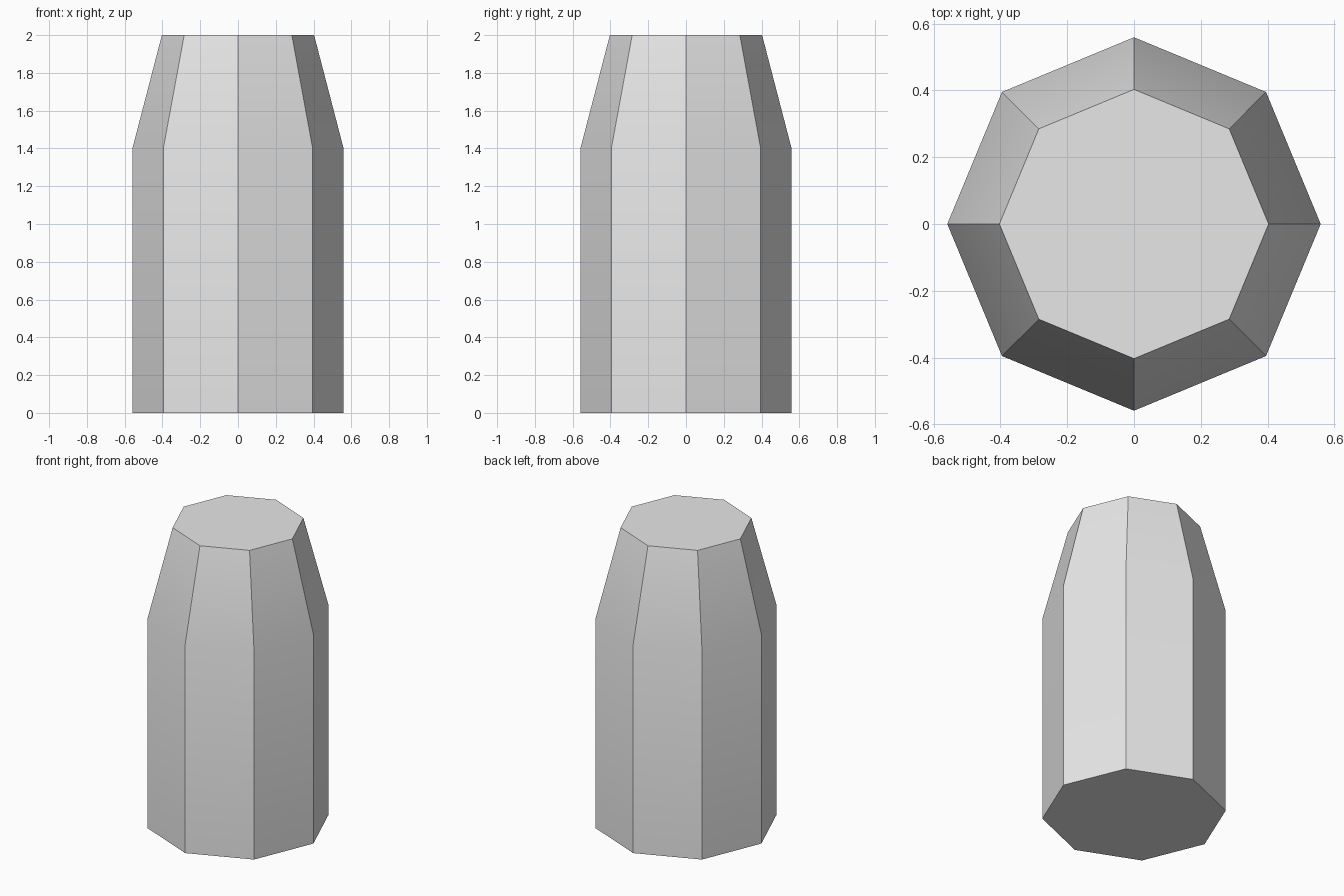
import bpy
import bmesh
from math import cos, sin, tau, radians

if "Cube" in bpy.data.objects:
    bpy.data.objects.remove(bpy.data.objects["Cube"], do_unlink=True)

SIDES = 8
# Radius and height of each ring, from base to flat top
PROFILE = [(0.559, 0.0), (0.559, 1.4), (0.403, 2.0)]

# Single light grey material
grey = bpy.data.materials.new("light_grey")
grey.use_nodes = True
colour = (0.8, 0.8, 0.8, 1.0)
grey.diffuse_color = colour
grey.node_tree.nodes["Principled BSDF"].inputs["Base Color"].default_value = colour

# Eight-sided column with a tapered upper part
bm = bmesh.new()
rings = [[bm.verts.new((r * cos(tau * i / SIDES), r * sin(tau * i / SIDES), z))
          for i in range(SIDES)] for r, z in PROFILE]
for low, high in zip(rings, rings[1:]):
    for i in range(SIDES):
        j = (i + 1) % SIDES
        bm.faces.new((low[i], low[j], high[j], high[i]))

# Flat base and top
bm.faces.new(rings[0][::-1])
bm.faces.new(rings[-1])

mesh = bpy.data.meshes.new("tapered_column")
bm.to_mesh(mesh)
bm.free()
mesh.materials.append(grey)
column = bpy.data.objects.new("tapered_column", mesh)
bpy.context.collection.objects.link(column)

# Soft shoulder, crisp vertical corners and caps
bpy.ops.object.select_all(action="DESELECT")
column.select_set(True)
bpy.context.view_layer.objects.active = column
bpy.ops.object.shade_smooth_by_angle(angle=radians(30))
